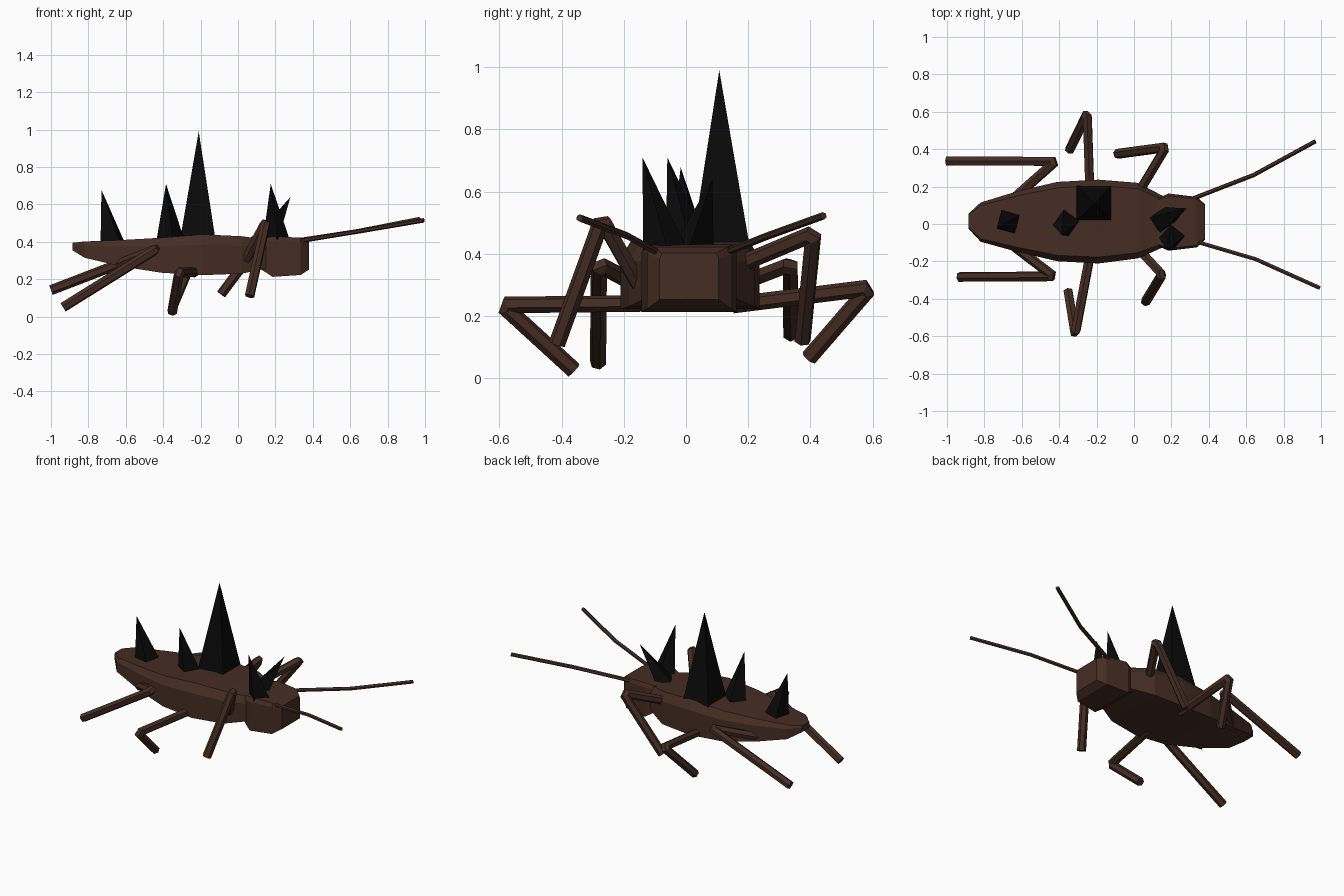
import bpy, bmesh, math
from mathutils import Vector

if "Cube" in bpy.data.objects:
    bpy.data.objects.remove(bpy.data.objects["Cube"])


def material(name, rgb):
    m = bpy.data.materials.new(name)
    m.diffuse_color = (*rgb, 1)
    m.use_nodes = True
    m.node_tree.nodes["Principled BSDF"].inputs["Base Color"].default_value = m.diffuse_color
    return m


BROWN = material("dark_brown", (0.060, 0.026, 0.017))
BLACK = material("black", (0.003, 0.003, 0.003))


def skin_rings(name, rings, mat):
    """Join rings of points into one closed solid."""
    bm = bmesh.new()
    vs = [[bm.verts.new(p) for p in ring] for ring in rings]
    n = len(vs[0])
    for a, b in zip(vs, vs[1:]):
        for i in range(n):
            j = (i + 1) % n
            bm.faces.new((a[i], a[j], b[j], b[i]))
    bm.faces.new(vs[0][::-1])
    bm.faces.new(vs[-1])
    bmesh.ops.recalc_face_normals(bm, faces=bm.faces)
    me = bpy.data.meshes.new(name)
    bm.to_mesh(me)
    bm.free()
    me.materials.append(mat)
    ob = bpy.data.objects.new(name, me)
    bpy.context.collection.objects.link(ob)
    return ob


def section(x, cy, hw, z0, z1, slope=0.25, top=0.85):
    """Six-point cross-section: flat belly, upright sides, sloped shoulders."""
    zs = z1 - slope * (z1 - z0)
    pts = ((-1, z0), (1, z0), (1, zs), (top, z1), (-top, z1), (-1, zs))
    return [(x, cy + s * hw, z) for s, z in pts]


def tube(name, points, radius, sides=6, knee=0.0):
    """Faceted tube along a path; knee blunts the inner corners."""
    pts = [Vector(p) for p in points]
    path = [pts[0]]
    for a, p, b in zip(pts, pts[1:], pts[2:]):
        if knee:
            path += [p + (a - p).normalized() * knee,
                     p + (b - p).normalized() * knee]
        else:
            path.append(p)
    path.append(pts[-1])
    # common side axis keeps the rings from twisting
    axis = (pts[1] - pts[0]).cross(pts[2] - pts[1]).normalized()
    rings = []
    for i, p in enumerate(path):
        d_in = (p - path[max(i - 1, 0)]).normalized()
        d_out = (path[min(i + 1, len(path) - 1)] - p).normalized()
        t = (d_in + d_out).normalized()
        u = t.cross(axis).normalized()
        stretch = 1.0
        if 0 < i < len(path) - 1:
            stretch = min(1.3, 1 / max(0.1, t.dot(d_in)))
        rings.append([p + radius * (u * stretch * math.cos(a) + axis * math.sin(a))
                      for a in (2 * math.pi * (k + 0.5) / sides for k in range(sides))])
    return skin_rings(name, rings, BROWN)


def spike(name, base, half_diag, turn, apex):
    """Four-sided spike with a free apex, sunk slightly into the back."""
    bm = bmesh.new()
    ring = []
    for k in range(4):
        a = math.radians(turn + 90 * k)
        ring.append(bm.verts.new((base[0] + half_diag * math.cos(a),
                                  base[1] + half_diag * math.sin(a), base[2])))
    tip = bm.verts.new(apex)
    bm.faces.new(ring[::-1])
    for k in range(4):
        bm.faces.new((ring[k], ring[(k + 1) % 4], tip))
    me = bpy.data.meshes.new(name)
    bm.to_mesh(me)
    bm.free()
    me.materials.append(BLACK)
    bpy.context.collection.objects.link(bpy.data.objects.new(name, me))


# Long tapering body
skin_rings("body", [section(*s) for s in (
    (-0.885, 0.015, 0.040, 0.355, 0.395),
    (-0.820, 0.010, 0.105, 0.315, 0.402),
    (-0.620, 0.013, 0.163, 0.268, 0.410),
    (-0.410, 0.013, 0.212, 0.235, 0.422),
    (-0.190, 0.013, 0.224, 0.222, 0.440),
    (0.020, 0.018, 0.202, 0.230, 0.430),
    (0.170, 0.012, 0.130, 0.262, 0.410))], BROWN)

# Blocky head with a bevelled face
skin_rings("head", [section(*s, 0.12, 0.92) for s in (
    (0.120, 0.010, 0.125, 0.255, 0.415),
    (0.185, 0.010, 0.153, 0.213, 0.430),
    (0.335, 0.010, 0.135, 0.223, 0.422),
    (0.380, 0.010, 0.095, 0.252, 0.402))], BROWN)

# Legs: hip, knee, foot
legs = {
    "rear_leg_left": ((-0.64, 0.14, 0.29), (-0.42, 0.335, 0.365), (-1.0, 0.337, 0.142)),
    "rear_leg_right": ((-0.64, -0.12, 0.28), (-0.43, -0.28, 0.365), (-0.935, -0.283, 0.05)),
    "middle_leg_left": ((-0.235, 0.15, 0.235), (-0.25, 0.59, 0.29), (-0.345, 0.395, 0.065)),
    "middle_leg_right": ((-0.230, -0.14, 0.24), (-0.315, -0.59, 0.235), (-0.352, -0.36, 0.025)),
    "front_leg_left": ((0.02, 0.16, 0.36), (0.17, 0.41, 0.465), (-0.09, 0.375, 0.12)),
    "front_leg_right": ((0.03, -0.14, 0.28), (0.15, -0.27, 0.51), (0.062, -0.415, 0.11)),
}
for name, path in legs.items():
    tube(name, path, 0.027, knee=0.022)

# Antennae
tube("antenna_left", ((0.30, 0.13, 0.405), (0.64, 0.262, 0.457), (0.97, 0.442, 0.522)), 0.012)
tube("antenna_right", ((0.30, -0.085, 0.400), (0.65, -0.188, 0.457), (0.993, -0.342, 0.515)), 0.012)

# Black spikes along the back
spike("large_spike", (-0.215, 0.112, 0.42), 0.132, 45, (-0.21, 0.107, 0.99))
spike("middle_spike", (-0.36, 0.012, 0.40), 0.078, 10, (-0.385, -0.06, 0.71))
spike("tail_spike", (-0.67, 0.013, 0.395), 0.075, 30, (-0.73, -0.017, 0.678))
spike("neck_spike", (0.205, -0.066, 0.41), 0.072, 5, (0.175, -0.14, 0.71))
spike("crown_spike", (0.14, 0.016, 0.40), 0.074, -10, (0.28, 0.085, 0.64))
